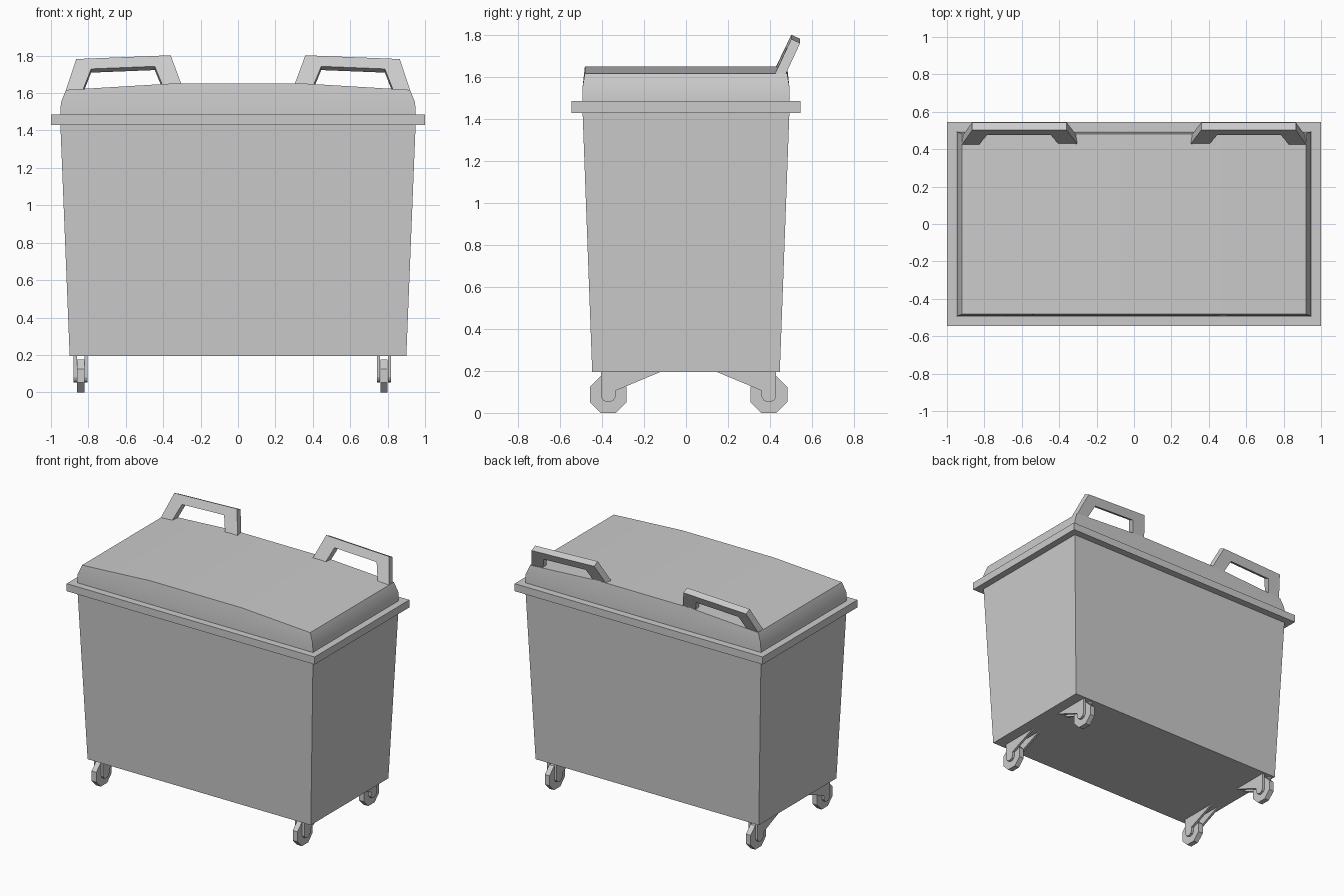
import bpy, bmesh, math
from mathutils import Vector

if "Cube" in bpy.data.objects:
    bpy.data.objects.remove(bpy.data.objects["Cube"], do_unlink=True)

grey = bpy.data.materials.new("light_grey")
grey.use_nodes = True
colour = (0.6, 0.6, 0.6, 1)
grey.diffuse_color = colour
grey.node_tree.nodes["Principled BSDF"].inputs["Base Color"].default_value = colour


def loft(name, rings, caps=True):
    """Join matching rings of points into a closed object."""
    bm = bmesh.new()
    loops = [[bm.verts.new(p) for p in ring] for ring in rings]
    n = len(loops[0])
    for a, b in zip(loops, loops[1:]):
        for i in range(n):
            j = (i + 1) % n
            bm.faces.new((a[i], a[j], b[j], b[i]))
    bm.faces.new(loops[0])
    if caps:
        bm.faces.new(loops[-1])
    else:
        # strips across the top of an eight point ring
        t = loops[-1]
        for i in range(3):
            bm.faces.new((t[i], t[i + 1], t[6 - i], t[7 - i]))
    bmesh.ops.recalc_face_normals(bm, faces=bm.faces)
    mesh = bpy.data.meshes.new(name)
    bm.to_mesh(mesh)
    bm.free()
    mesh.materials.append(grey)
    obj = bpy.data.objects.new(name, mesh)
    bpy.context.collection.objects.link(obj)
    return obj


def rect(x, y, z):
    return [(-x, -y, z), (x, -y, z), (x, y, z), (-x, y, z)]


# Tapered body and projecting rim
loft("body", [rect(0.9, 0.447, 0.195), rect(0.95, 0.493, 1.44)])
loft("rim", [rect(1, 0.545, 1.43), rect(1, 0.545, 1.485)])


# Lid with a raised middle and rounded shoulders
def lid_ring(x, y, z_end, z_mid):
    xs = [-x, -0.37, 0.37, x]
    zs = [z_end, z_mid, z_mid, z_end]
    front = [(a, -y, b) for a, b in zip(xs, zs)]
    return front + [(a, -b, c) for a, b, c in reversed(front)]


lid = loft("lid", [lid_ring(0.95, 0.494, 1.48, 1.48),
                   lid_ring(0.947, 0.493, 1.55, 1.55),
                   lid_ring(0.92, 0.482, 1.617, 1.65)], caps=False)
bpy.ops.object.select_all(action="DESELECT")
lid.select_set(True)
bpy.context.view_layer.objects.active = lid
bpy.ops.object.shade_smooth_by_angle(angle=math.radians(35))

# Handles: bridge profile leaning back and following the slope of the lid
bridge = [(0.29, 0), (0.36, 1), (0.865, 1), (0.93, 0),
          (0.84, 0), (0.785, 0.71), (0.445, 0.71), (0.39, 0)]
for side, label in ((1, "left"), (-1, "right")):
    face = [Vector((side * x, 0.411 + 0.091 * t, 1.61 + 0.192 * t - 0.04 * (x - 0.36)))
            for x, t in bridge]
    back = Vector((0, 0.042, -0.02))
    loft(label + "_handle", [face, [p + back for p in face]])


# Casters: eight sided wheel between two fork plates
def plate(name, profile, x, thickness):
    loft(name, [[(x + s * thickness / 2, y, z) for y, z in profile] for s in (-1, 1)])


RADIUS = 0.0875
corner = RADIUS / math.cos(math.pi / 8)
octagon = [(corner * math.cos((i + 0.5) * math.pi / 4),
            RADIUS + corner * math.sin((i + 0.5) * math.pi / 4)) for i in range(8)]
fork = [(-0.035, 0.2), (-0.035, 0.078), (-0.025, 0.06), (-0.008, 0.052), (0.008, 0.052),
        (0.025, 0.06), (0.035, 0.078), (0.035, 0.106), (0.26, 0.2)]
for x, x_label in ((0.781, "left"), (-0.841, "right")):
    for y, inward, y_label in ((-0.37, 1, "front"), (0.395, -1, "back")):
        label = y_label + "_" + x_label
        plate(label + "_wheel", [(y + a, b) for a, b in octagon], x, 0.038)
        for s, s_label in ((-1, "inner"), (1, "outer")):
            plate(label + "_fork_" + s_label,
                  [(y + inward * a, b) for a, b in fork], x + s * 0.029, 0.017)
